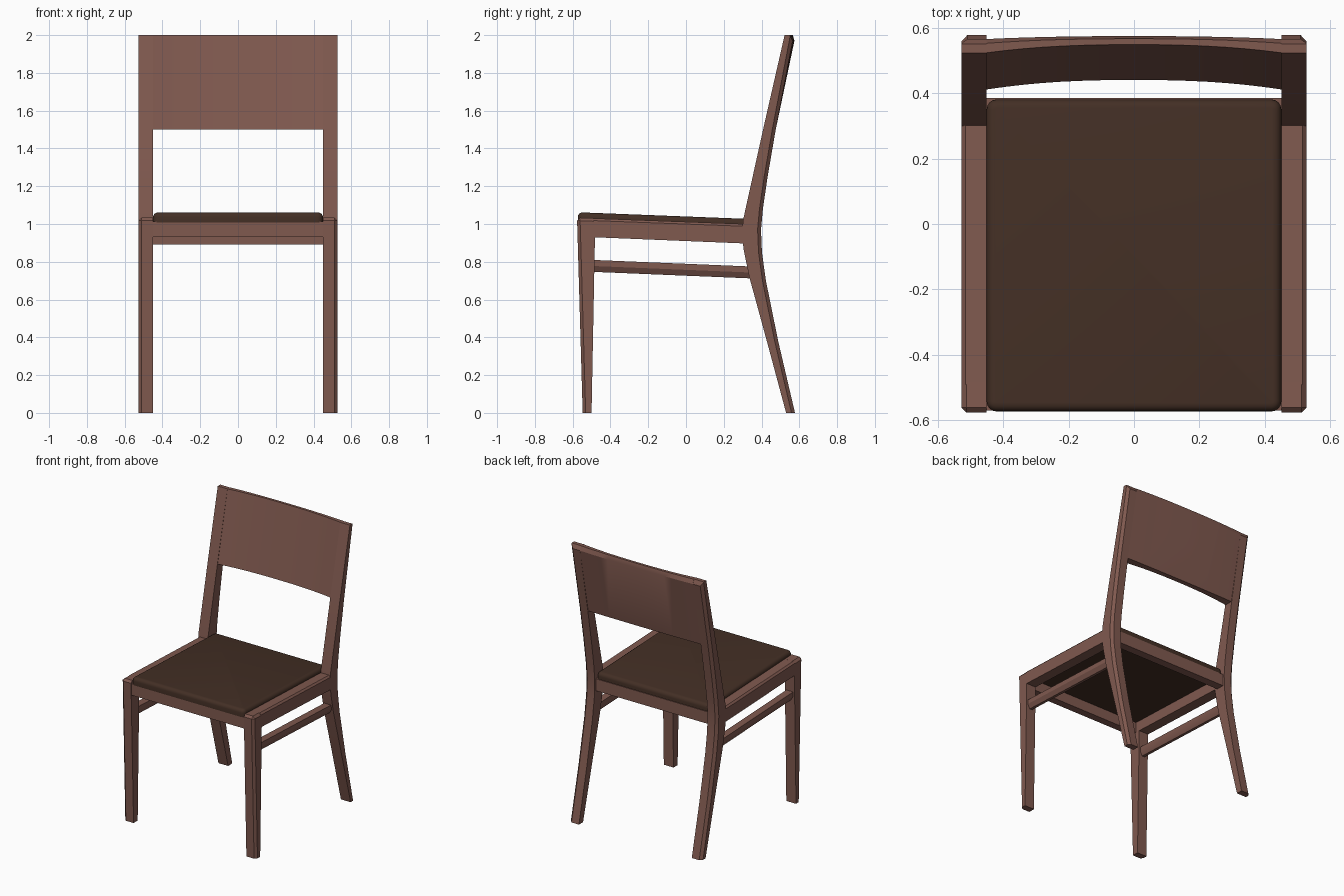
import bpy, bmesh

cube = bpy.data.objects.get("Cube")
if cube:
    bpy.data.objects.remove(cube, do_unlink=True)

IN, OUT = 0.45, 0.527          # inner and outer x of the side frames


def material(name, rgb):
    m = bpy.data.materials.new(name)
    m.use_nodes = True
    m.diffuse_color = (*rgb, 1)
    b = m.node_tree.nodes["Principled BSDF"]
    b.inputs["Base Color"].default_value = (*rgb, 1)
    b.inputs["Roughness"].default_value = 0.6
    return m


WOOD = material("brown wood", (0.215, 0.100, 0.078))
FABRIC = material("dark brown upholstery", (0.056, 0.028, 0.018))


def finish(name, bm, mat, mirror=False, angle=0.5):
    bmesh.ops.recalc_face_normals(bm, faces=bm.faces[:])
    mesh = bpy.data.meshes.new(name)
    bm.to_mesh(mesh)
    bm.free()
    mesh.materials.append(mat)
    ob = bpy.data.objects.new(name, mesh)
    bpy.context.collection.objects.link(ob)
    if mirror:
        ob.modifiers.new("other side", 'MIRROR').use_axis[0] = True
    bpy.ops.object.select_all(action='DESELECT')
    ob.select_set(True)
    bpy.context.view_layer.objects.active = ob
    bpy.ops.object.shade_smooth_by_angle(angle=angle)
    return ob


def loft(sections):
    """Skin a list of closed cross-sections and cap both ends."""
    bm = bmesh.new()
    rings = [[bm.verts.new(p) for p in s] for s in sections]
    n = len(rings[0])
    for a, b in zip(rings, rings[1:]):
        for i in range(n):
            j = (i + 1) % n
            bm.faces.new((a[i], a[j], b[j], b[i]))
    bm.faces.new(rings[0])
    bm.faces.new(rings[-1])
    bmesh.ops.recalc_face_normals(bm, faces=bm.faces[:])
    return bm


def prism(profile, x0, x1):
    return loft([[(x, y, z) for y, z in profile] for x in (x0, x1)])


def chamfer(bm, rule, size):
    edges = [e for e in bm.edges if rule(*[v.co for v in e.verts])]
    bmesh.ops.bevel(bm, geom=edges, offset=size, segments=1,
                    affect='EDGES', clamp_overlap=True)


def outer(a, b):
    return min(a.x, b.x) > OUT - 0.001


# Tapered front legs with chamfered outer corner and top
bm = prism([(-0.547, 0), (-0.50, 0), (-0.482, 0.93), (-0.482, 1.03), (-0.577, 1.034)], IN, OUT)
chamfer(bm, lambda a, b: outer(a, b) and max(a.y, b.y) < -0.54
        or min(a.z, b.z) > 1 and max(a.y, b.y) < -0.54
        or min(a.z, b.z) > 1 and outer(a, b), 0.016)
finish("front_legs", bm, WOOD, True)

# Curved rear legs running up into the back posts
front_edge = [(0.53, 0), (0.428, 0.38), (0.335, 0.72), (0.306, 0.86), (0.296, 0.94),
              (0.302, 1.02), (0.408, 1.5), (0.522, 2.0)]
back_edge = [(0.55, 2.0), (0.565, 1.97), (0.475, 1.5), (0.432, 1.25), (0.407, 1.08),
             (0.397, 0.97), (0.402, 0.85), (0.423, 0.7), (0.488, 0.38), (0.577, 0)]
bm = prism(front_edge + back_edge, IN, OUT)
chamfer(bm, lambda a, b: outer(a, b) and abs(a.z - b.z) > 0.05
        and (a.y + b.y) / 2 > 0.395
        and min((a.co - a.co).length if hasattr(a, "co") else 0, 1) == 0
        and any((a.y, a.z) != (b.y, b.z) and abs(a.y - y) < 1e-4 and abs(a.z - z) < 1e-4
                for y, z in back_edge)
        and any(abs(b.y - y) < 1e-4 and abs(b.z - z) < 1e-4 for y, z in back_edge), 0.018)
finish("rear_legs", bm, WOOD, True)

# Sloping side rails
bm = prism([(-0.49, 0.93), (0.31, 0.897), (0.31, 1.0), (-0.49, 1.03)], IN, OUT)
chamfer(bm, lambda a, b: outer(a, b) and abs(a.y - b.y) > 0.5 and a.z > 0.98, 0.012)
finish("side_rails", bm, WOOD, True)

# Slim side stretchers with a chamfered underside
section = [(0.462, 0.03), (0.515, 0.03), (0.515, -0.002), (0.498, -0.033), (0.478, -0.033), (0.462, -0.002)]
bm = loft([[(x, y, z + h) for x, h in section] for y, z in ((-0.50, 0.78), (0.345, 0.745))])
finish("side_stretchers", bm, WOOD, True)

# Front and rear seat rails
for name, y0, y1, z0, z1 in (("front_rail", -0.57, -0.515, 0.93, 1.012),
                             ("rear_rail", 0.325, 0.385, 0.892, 0.978)):
    bm = prism([(y0, z0), (y1, z0), (y1, z1), (y0, z1)], -IN, IN)
    finish(name, bm, WOOD)

# Backrest panel, hollowed gently across its width
sections = []
STEPS = 16
for i in range(STEPS + 1):
    t = 2 * i / STEPS - 1
    bow = 1 - abs(t) ** 2.4
    x = t * IN
    sections.append([(x, 0.411 + 0.029 * bow, 1.5), (x, 0.523 + 0.025 * bow, 2.0),
                     (x, 0.552 + 0.014 * bow, 2.0), (x, 0.565 + 0.009 * bow, 1.97),
                     (x, 0.471 + 0.004 * bow, 1.5)])
finish("backrest", loft(sections), WOOD)

# Padded seat cushion, sloping down to the rear
bm = bmesh.new()
bmesh.ops.create_cube(bm, size=1)
for v in bm.verts:
    y = v.co.y * 0.953 - 0.096
    v.co = (v.co.x * 0.9, y, 1.035 - 0.037 * (y + 0.57) / 0.95 + v.co.z * 0.054)
upright = [e for e in bm.edges if abs(e.verts[0].co.z - e.verts[1].co.z) > 0.05]
bmesh.ops.bevel(bm, geom=upright, offset=0.03, segments=4, profile=0.5, affect='EDGES')
bm.normal_update()
rim = [e for e in bm.edges if any(f.normal.z > 0.9 for f in e.link_faces)
       and any(abs(f.normal.z) < 0.5 for f in e.link_faces)]
bmesh.ops.bevel(bm, geom=rim, offset=0.025, segments=4, profile=0.5, affect='EDGES')
finish("seat_cushion", bm, FABRIC, angle=0.7)
